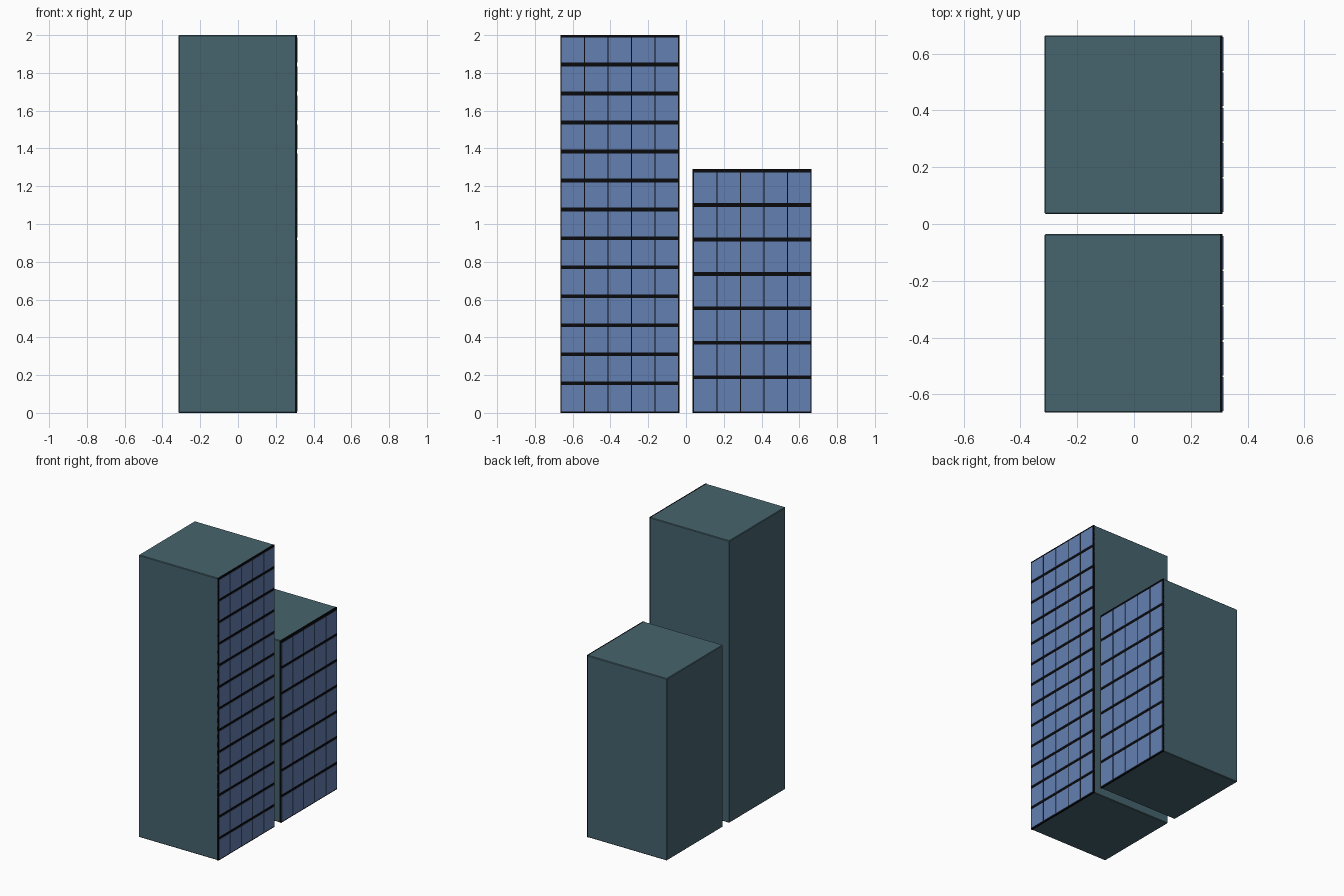
import bpy, bmesh, math
from mathutils import Vector

if "Cube" in bpy.data.objects:
    bpy.data.objects.remove(bpy.data.objects["Cube"])


def material(name, rgb):
    m = bpy.data.materials.new(name)
    m.diffuse_color = (*rgb, 1)
    m.use_nodes = True
    m.node_tree.nodes["Principled BSDF"].inputs["Base Color"].default_value = m.diffuse_color
    return m


TEAL = material("slate teal wall", (0.062, 0.127, 0.155))
BLACK = material("black frame", (0.003, 0.003, 0.004))
BLUE = material("blue glass", (0.125, 0.215, 0.45))


def add_box(bm, lo, hi):
    lo, hi = Vector(lo), Vector(hi)
    verts = bmesh.ops.create_cube(bm, size=1)["verts"]
    for v in verts:
        v.co = (lo + hi) / 2 + v.co * (hi - lo)


def finish(bm, name, mat):
    me = bpy.data.meshes.new(name)
    bm.to_mesh(me)
    bm.free()
    me.materials.append(mat)
    ob = bpy.data.objects.new(name, me)
    bpy.context.collection.objects.link(ob)
    return ob


def boxes(name, mat, items):
    bm = bmesh.new()
    for lo, hi in items:
        add_box(bm, lo, hi)
    return finish(bm, name, mat)


def tower(name, y0, height, floors, floor_step, first_line):
    y1, x = y0 + 0.63, 0.315

    # Plain wall block with slightly eased edges
    wall = boxes(name + "_walls", TEAL, [((-x, y0, 0), (0.307, y1, height))])
    bev = wall.modifiers.new("eased edges", "BEVEL")
    bev.width, bev.segments = 0.004, 1

    # Black backing that shows between the glass panes
    boxes(name + "_facade_frame", BLACK,
          [((0.302, y0, 0), (0.3125, y1, height))])

    # Glass panes, five to a floor, divided by thick floor bands
    edge, gap, band, cols = 0.007, 0.006, 0.020, 5
    pitch = (y1 - y0 - 2 * edge + gap) / cols
    panes = []
    for f in range(floors):
        z0 = 0.008 if f == 0 else first_line + (f - 1) * floor_step + band / 2
        z1 = min(first_line + f * floor_step - band / 2, height - 0.009)
        for c in range(cols):
            a = y0 + edge + c * pitch
            panes.append(((0.311, a, z0), (x, a + pitch - gap, z1)))
    boxes(name + "_glass_panes", BLUE, panes)


tower("tall_tower", -0.665, 2.0, 13, 0.1534, 0.157)
tower("short_tower", 0.035, 1.29, 7, 0.1822, 0.189)
